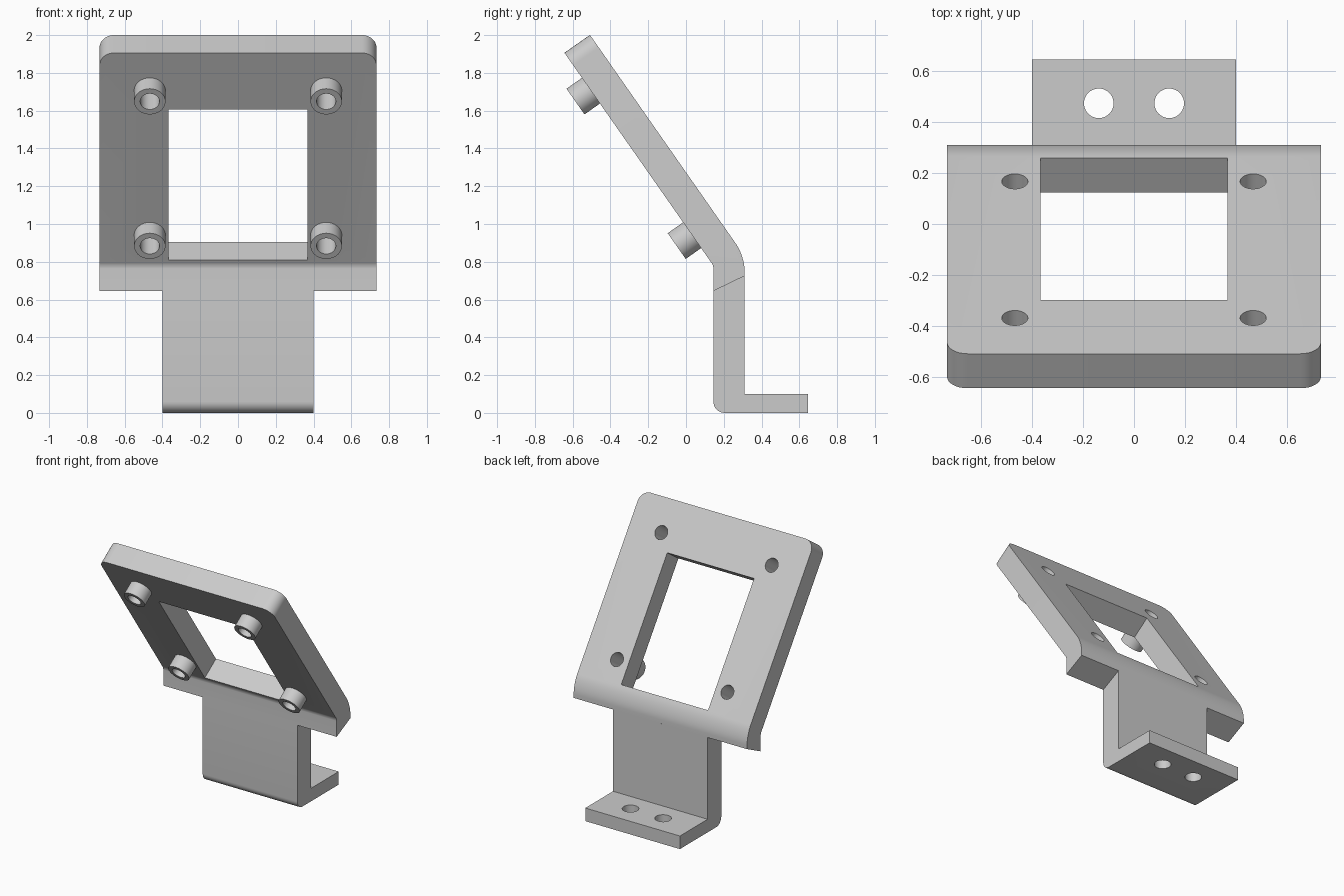
import bpy, bmesh, math
from mathutils import Vector, Matrix

cube = bpy.data.objects.get("Cube")
if cube:
    bpy.data.objects.remove(cube, do_unlink=True)

grey = bpy.data.materials.new("light_grey")
grey.use_nodes = True
grey.diffuse_color = (0.6, 0.6, 0.6, 1)
grey.node_tree.nodes["Principled BSDF"].inputs["Base Color"].default_value = (0.6, 0.6, 0.6, 1)

# Frame of the tilted plate: s runs up its front face, d runs through it to the back
TILT = math.radians(35)
UP = Vector((0, -math.sin(TILT), math.cos(TILT)))
BACK = Vector((0, math.cos(TILT), math.sin(TILT)))
ORIGIN = Vector((0, 0.145, 0.78))          # inner bend line
THICK, LENGTH = 0.165, 1.375
TURN = Matrix.Rotation(TILT - math.pi / 2, 4, 'X')   # local z becomes BACK


def tilted(x, s, d):
    return Matrix.Translation(ORIGIN + Vector((x, 0, 0)) + UP * s + BACK * d) @ TURN


def yz(s, d):
    p = ORIGIN + UP * s + BACK * d
    return (p.y, p.z)


def finish(name, bm):
    bmesh.ops.recalc_face_normals(bm, faces=bm.faces)
    mesh = bpy.data.meshes.new(name)
    bm.to_mesh(mesh)
    bm.free()
    mesh.materials.append(grey)
    ob = bpy.data.objects.new(name, mesh)
    bpy.context.collection.objects.link(ob)
    return ob


def prism(name, profile, half, rounds=(), end_round=None):
    """Extrude a y-z profile along x, rounding corners given as (index, size)."""
    bm = bmesh.new()
    face = bm.faces.new([bm.verts.new((-half, y, z)) for y, z in profile])
    new = bmesh.ops.extrude_face_region(bm, geom=[face])["geom"]
    bmesh.ops.translate(bm, vec=(2 * half, 0, 0),
                        verts=[v for v in new if isinstance(v, bmesh.types.BMVert)])

    def bevel(test, size):
        edges = [e for e in bm.edges if test(*e.verts)]
        bmesh.ops.bevel(bm, geom=edges, offset=size, segments=8, profile=0.5, affect='EDGES')

    for i, size in rounds:
        c = Vector(profile[i])
        bevel(lambda a, b: all((v.co.yz - c).length < 1e-4 for v in (a, b)), size)
    if end_round:
        low, size = end_round
        bevel(lambda a, b: min(a.co.z, b.co.z) > low and abs(a.co.x - b.co.x) < 1e-4, size)
    return finish(name, bm)


def cylinder(name, radius, depth, matrix):
    bm = bmesh.new()
    bmesh.ops.create_cone(bm, cap_ends=True, segments=48, radius1=radius, radius2=radius,
                          depth=depth, matrix=matrix)
    return finish(name, bm)


def box(name, size, matrix):
    bm = bmesh.new()
    bmesh.ops.create_cube(bm, size=1, matrix=matrix @ Matrix.Diagonal((*size, 1)))
    return finish(name, bm)


def cut(ob, cutter):
    cutter.hide_render = True
    bpy.context.view_layer.objects.active = ob
    mod = ob.modifiers.new("cut", 'BOOLEAN')
    mod.operation, mod.solver, mod.object = 'DIFFERENCE', 'EXACT', cutter
    bpy.ops.object.modifier_apply(modifier=mod.name)
    bpy.data.objects.remove(cutter, do_unlink=True)


# Tilted frame plate with its bent lower lip and rounded top corners
plate = prism("frame_plate",
              [(0.145, 0.645), (0.31, 0.725), (0.31, 0.83), yz(LENGTH, THICK),
               yz(LENGTH, 0), (0.145, 0.78)],
              0.733, rounds=[(2, 0.075), (5, 0.015)], end_round=(1.88, 0.08))
cut(plate, box("window_cutter", (0.734, 0.97, 0.6), tilted(0, 0.522, THICK / 2)))

# Four hollow bosses, bored through the plate
parts = [plate]
for side, x in (("right", -0.467), ("left", 0.467)):
    for level, s in (("lower", 0.196), ("upper", 1.130)):
        boss = cylinder(f"{level}_{side}_boss", 0.083, 0.1, tilted(x, s, -0.05))
        for ob in (plate, boss):
            cut(ob, cylinder("bore_cutter", 0.051, 0.8, tilted(x, s, 0)))
        parts.append(boss)

# Upright stem and foot in one bent strip, with two screw holes
stem = prism("stem_and_foot",
             [(0.145, 0), (0.645, 0), (0.645, 0.1), (0.31, 0.1), (0.31, 0.725), (0.145, 0.645)],
             0.4, rounds=[(0, 0.06)])
for x in (-0.138, 0.138):
    cut(stem, cylinder("screw_cutter", 0.058, 0.4, Matrix.Translation((x, 0.473, 0.05))))
parts.append(stem)

# Smooth the rounded surfaces and keep the edges crisp
bpy.ops.object.select_all(action='DESELECT')
for ob in parts:
    ob.select_set(True)
bpy.context.view_layer.objects.active = plate
bpy.ops.object.shade_smooth_by_angle(angle=math.radians(25))
